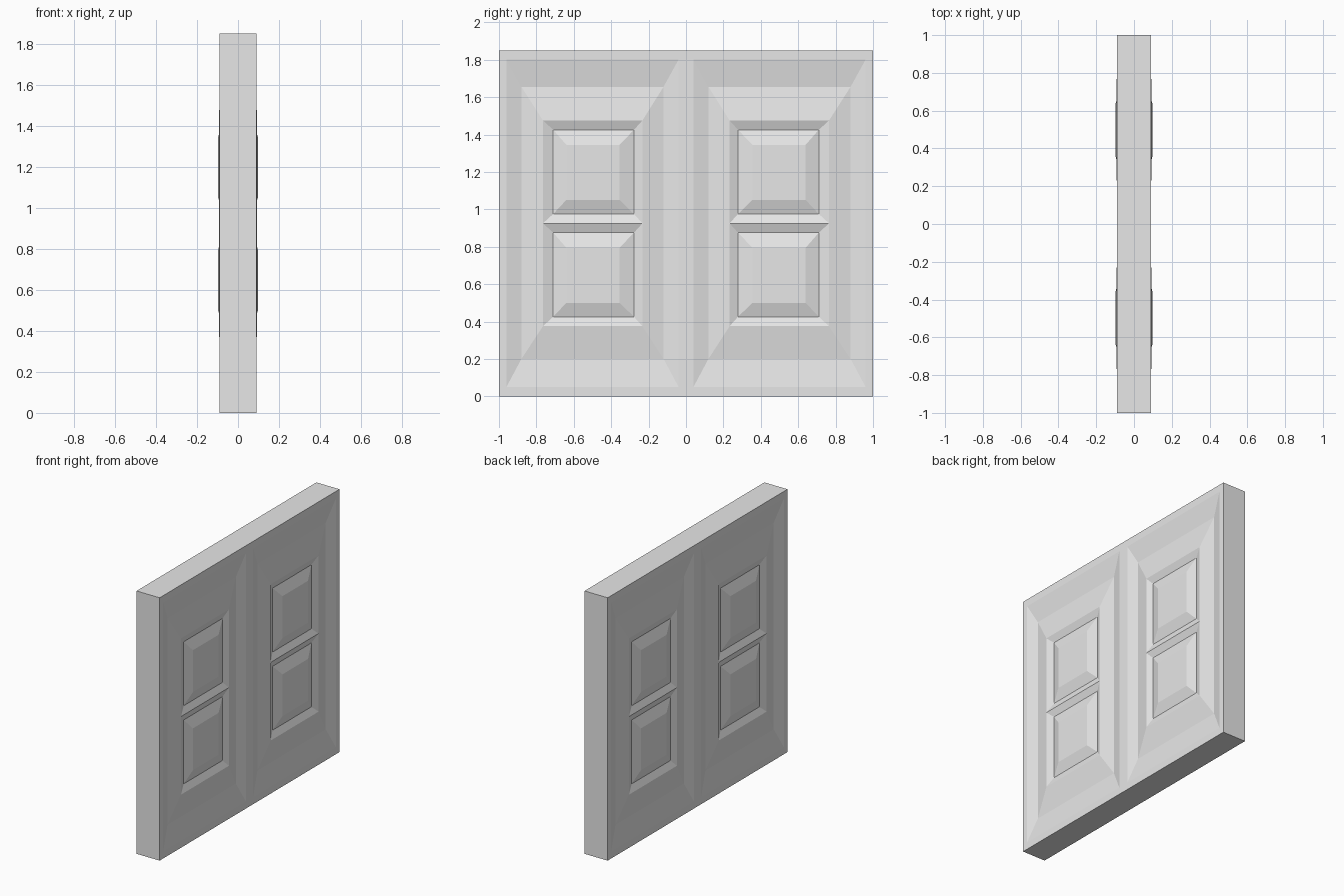
import bpy, bmesh

cube = bpy.data.objects.get("Cube")
if cube:
    bpy.data.objects.remove(cube, do_unlink=True)

HALF, HEIGHT, RAIL = 0.09, 1.85, 0.925   # half thickness, height, middle ridge

grey = bpy.data.materials.new("plain grey")
grey.use_nodes = True
colour = (0.8, 0.8, 0.8, 1)
grey.diffuse_color = colour
grey.node_tree.nodes["Principled BSDF"].inputs["Base Color"].default_value = colour

bm = bmesh.new()


def rect(x, y0, y1, z0, z1):
    """Rectangle of vertices at depth x."""
    return [bm.verts.new((x, y, z)) for y, z in ((y0, z0), (y1, z0), (y1, z1), (y0, z1))]


def band(outer, inner, sides=(0, 1, 2, 3)):
    """Join two nested rectangles with sloping faces."""
    for i in sides:
        j = (i + 1) % 4
        bm.faces.new((outer[i], outer[j], inner[j], inner[i]))


# One face of one leaf: edge walls, sunken moulding, then raised frame
rim = rect(HALF, 0, 1, 0, HEIGHT)
band(rect(0, 0, 1, 0, HEIGHT), rim, sides=(0, 1, 2))
last = rim
for x, y0, y1, z0, z1 in ((HALF, 0.04, 0.96, 0.05, 1.80),
                          (0.067, 0.12, 0.88, 0.20, 1.655),
                          (0.092, 0.233, 0.765, 0.375, 1.475)):
    ring = rect(x, y0, y1, z0, z1)
    band(last, ring)
    last = ring

# Two hollows, each with a raised bevelled panel
for z in (0.375, RAIL):
    hollow = rect(0.092, 0.233, 0.765, z, z + 0.55)
    groove = rect(0.074, 0.278, 0.71, z + 0.05, z + 0.50)
    panel = rect(0.097, 0.355, 0.64, z + 0.125, z + 0.42)
    band(hollow, groove)
    band(groove, panel)
    bm.faces.new(panel)

# Split at the middle ridge so the surfaces share vertices, then weld
bmesh.ops.bisect_plane(bm, geom=bm.verts[:] + bm.edges[:] + bm.faces[:],
                       plane_co=(0, 0, RAIL), plane_no=(0, 0, 1), dist=1e-4)
bmesh.ops.remove_doubles(bm, verts=bm.verts, dist=1e-4)

mesh = bpy.data.meshes.new("double_door")
bm.to_mesh(mesh)
bm.free()
mesh.materials.append(grey)
door = bpy.data.objects.new("double_door", mesh)
bpy.context.collection.objects.link(door)

# Mirror to the back face and to the second leaf
mirror = door.modifiers.new("both faces and leaves", 'MIRROR')
mirror.use_axis = (True, True, False)
mirror.use_clip = True
mirror.merge_threshold = 0.0005
